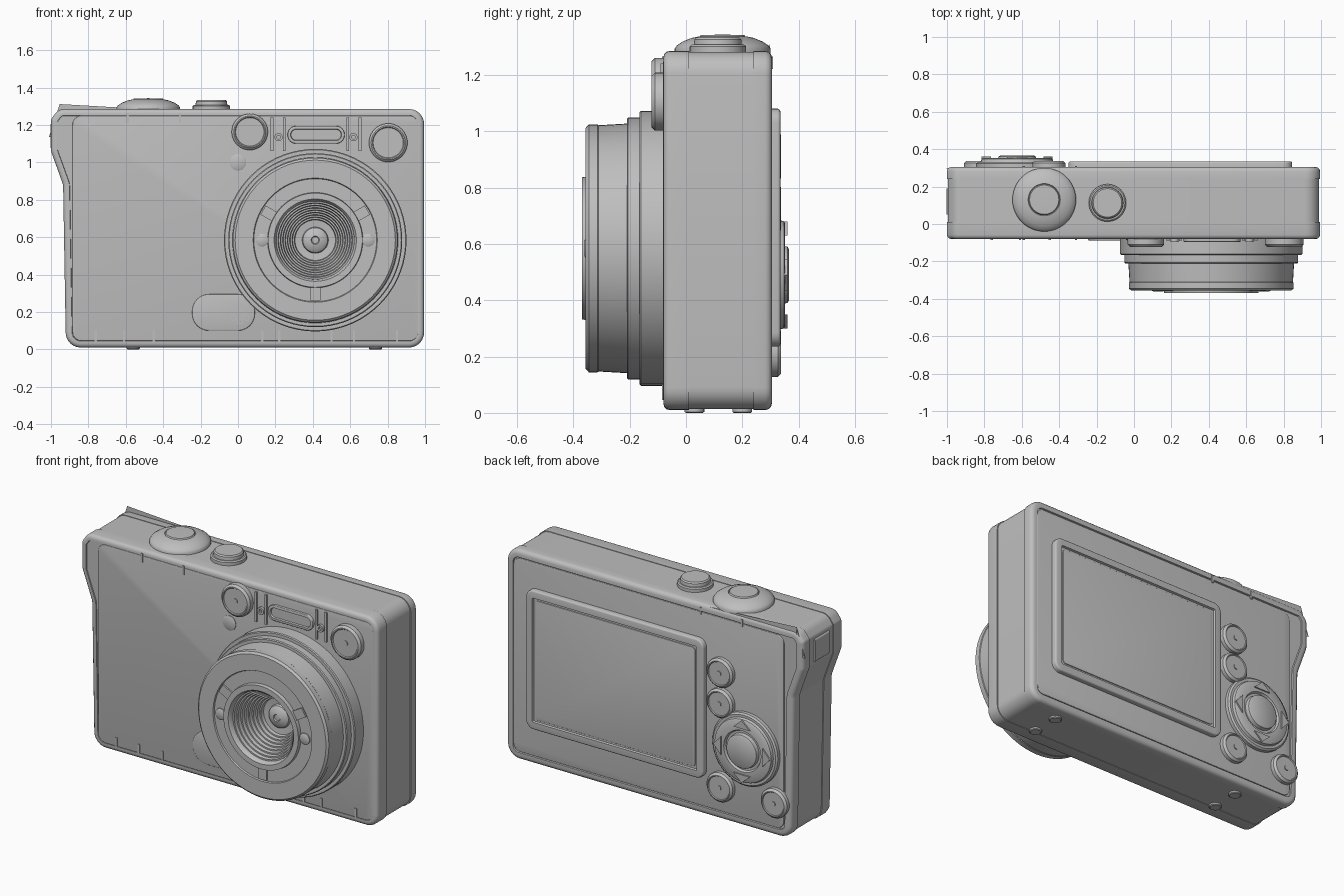
import bpy, bmesh, math
from mathutils import Vector, Matrix

if "Cube" in bpy.data.objects:
    bpy.data.objects.remove(bpy.data.objects["Cube"])

GREY = (0.52, 0.52, 0.52, 1)
grey = bpy.data.materials.new("plain grey")
grey.use_nodes = True
grey.diffuse_color = GREY
grey.node_tree.nodes["Principled BSDF"].inputs["Base Color"].default_value = GREY

FRONT, BACK, UP = Vector((0, -1, 0)), Vector((0, 1, 0)), Vector((0, 0, 1))


def finish(name, bm):
    bmesh.ops.recalc_face_normals(bm, faces=bm.faces)
    me = bpy.data.meshes.new(name)
    bm.to_mesh(me)
    bm.free()
    me.materials.append(grey)
    ob = bpy.data.objects.new(name, me)
    bpy.context.collection.objects.link(ob)
    bpy.ops.object.select_all(action='DESELECT')
    ob.select_set(True)
    bpy.context.view_layer.objects.active = ob
    bpy.ops.object.shade_smooth_by_angle(angle=math.radians(35))
    return ob


def rounded(corners, steps=6):
    """Outline with circular fillets; corners are (x, z, radius)."""
    out = []
    n = len(corners)
    for i, (x, z, r) in enumerate(corners):
        p = Vector((x, z))
        a = (Vector(corners[i - 1][:2]) - p).normalized()
        b = (Vector(corners[(i + 1) % n][:2]) - p).normalized()
        if r == 0:
            out.append(p)
            continue
        turn = math.pi - a.angle(b)
        d = r * math.tan(turn / 2)
        w = math.cos(turn / 2)
        for k in range(steps + 1):
            t = k / steps
            c0, c1, c2 = (1 - t) ** 2, 2 * w * t * (1 - t), t * t
            out.append((c0 * (p + a * d) + c1 * p + c2 * (p + b * d)) / (c0 + c1 + c2))
    return out


def rect(x0, x1, z0, z1, r=0.0):
    return rounded([(x0, z0, r), (x1, z0, r), (x1, z1, r), (x0, z1, r)])


def prism(name, outline, y_in, y_out, bevel=0.0, recess=None):
    """Extrude an x-z outline along y; soften and optionally recess the outer cap."""
    bm = bmesh.new()
    base = bm.faces.new([bm.verts.new((p.x, y_in, p.y)) for p in outline])
    ext = bmesh.ops.extrude_face_region(bm, geom=[base])
    verts = [g for g in ext["geom"] if isinstance(g, bmesh.types.BMVert)]
    bmesh.ops.translate(bm, verts=verts, vec=(0, y_out - y_in, 0))
    bm.faces.ensure_lookup_table()
    if not any(f.calc_center_median().y == y_in for f in bm.faces if len(f.verts) == len(outline)):
        low = [v for v in bm.verts if abs(v.co.y - y_in) < 1e-5]
        if not any(all(v in low for v in f.verts) for f in bm.faces):
            bmesh.ops.contextual_create(bm, geom=low)
    bmesh.ops.recalc_face_normals(bm, faces=bm.faces)
    if bevel:
        edges = [e for e in bm.edges if all(abs(v.co.y - y_out) < 1e-5 for v in e.verts)]
        bmesh.ops.bevel(bm, geom=edges, offset=bevel, segments=3, profile=0.5, affect='EDGES')
    if recess:
        cap = [f for f in bm.faces if all(abs(v.co.y - y_out) < 1e-5 for v in f.verts)]
        width, depth = recess
        bmesh.ops.inset_region(bm, faces=cap, thickness=width, use_even_offset=True)
        bmesh.ops.inset_region(bm, faces=cap, thickness=depth * 0.3, use_even_offset=True)
        vs = {v for f in cap for v in f.verts}
        bmesh.ops.translate(bm, verts=list(vs), vec=(0, -depth if y_out > y_in else depth, 0))
    return finish(name, bm)


def lathe(name, profile, centre, axis, steps=48):
    """Revolve (radius, height) points around an axis through centre."""
    bm = bmesh.new()
    vs = [bm.verts.new((r, 0, h)) for r, h in profile]
    es = [bm.edges.new(pair) for pair in zip(vs, vs[1:])]
    bmesh.ops.spin(bm, geom=vs + es, cent=(0, 0, 0), axis=(0, 0, 1),
                   angle=2 * math.pi, steps=steps, use_duplicate=False)
    bmesh.ops.remove_doubles(bm, verts=bm.verts, dist=1e-5)
    rot = axis.to_track_quat('Z', 'Y').to_matrix().to_4x4()
    bm.transform(Matrix.Translation(centre) @ rot)
    return finish(name, bm)


def button(name, r, h, centre, axis):
    """Round button with a rim step and a small raised pip."""
    pip = r * 0.17
    return lathe(name, [(r, -0.01), (r, h - 0.012), (r - 0.012, h), (r * 0.82, h),
                        (r * 0.78, h - 0.005), (pip, h - 0.005), (pip, h), (0, h)],
                 centre, axis, 40)


# Body shells, with the strap bump on the upper right side
body = rounded([(-0.92, 0.01, 0.08), (0.995, 0.01, 0.08), (0.995, 1.285, 0.08),
                (-0.96, 1.285, 0.06), (-1.0, 1.23, 0.03), (-1.0, 1.06, 0.06),
                (-0.935, 0.88, 0.08)])
mid = Vector((0, 0.645))
prism("front_shell", body, 0.01, -0.08, 0.022, (0.012, 0.006))
prism("middle_shell", [mid + (p - mid) * 0.995 for p in body], 0.0, 0.25)
prism("back_shell", body, 0.24, 0.305, 0.024, (0.02, 0.008))
prism("front_panel", rect(-0.885, 0.965, 0.045, 1.25, 0.05), -0.06, -0.081, 0.004)
prism("back_panel", rect(-0.87, 0.95, 0.06, 1.235, 0.05), 0.28, 0.303, 0.004)

# Strap lug on the bump
prism("strap_bar", rect(-1.003, -0.965, 1.07, 1.21, 0.012), 0.05, 0.19)

# Seam ticks along the panels
for i, x in enumerate((-0.76, -0.61, -0.45, 0.13, 0.22, 0.5, 0.62, 0.85)):
    prism(f"lower_tick_{i}", rect(x - 0.006, x + 0.006, 0.045, 0.1), -0.07, -0.085)
for i, x in enumerate((-0.59, -0.31)):
    prism(f"upper_tick_{i}", rect(x - 0.006, x + 0.006, 1.21, 1.265), -0.07, -0.085)
    prism(f"back_upper_tick_{i}", rect(x - 0.006, x + 0.006, 1.22, 1.265), 0.29, 0.309)

# Stepped lens barrel with a ribbed funnel
LENS = Vector((0.413, 0, 0.584))
funnel = []
ribs = 9
for i in range(ribs):
    r, h = 0.212 - 0.0125 * i, 0.36 - 0.019 * i
    funnel += [(r, h), (r - 0.004, h - 0.019)]
lathe("lens_barrel", [(0.488, 0.06), (0.488, 0.16), (0.483, 0.165), (0.465, 0.165),
                      (0.465, 0.205), (0.46, 0.21), (0.443, 0.21), (0.437, 0.31),
                      (0.44, 0.314), (0.44, 0.345), (0.428, 0.356), (0.332, 0.356),
                      (0.328, 0.348), (0.255, 0.348), (0.252, 0.37), (0.22, 0.37)]
      + funnel + [(0.07, 0.185), (0.066, 0.2), (0.05, 0.212), (0.022, 0.218),
                  (0.018, 0.212), (0, 0.214)], LENS, FRONT, 72)
for i, deg in enumerate((30, 150, 270)):
    a = math.radians(deg)
    along, side = Vector((math.cos(a), math.sin(a))), Vector((-math.sin(a), math.cos(a))) * 0.028
    c = Vector((LENS.x, LENS.z))
    prism(f"lens_spoke_{i}", [c + along * 0.24 - side, c + along * 0.322 - side,
                              c + along * 0.322 + side, c + along * 0.24 + side], -0.34, -0.357)
for s in (-1, 1):
    lathe("lens_screw", [(0.034, 0.33), (0.034, 0.356), (0.028, 0.36), (0, 0.36)],
          LENS + Vector((0.283 * s, 0, 0)), FRONT, 20)

# Front windows, lamp and flash
button("viewfinder_window", 0.097, 0.042, (0.063, -0.08, 1.163), FRONT)
button("sensor_window", 0.103, 0.042, (0.803, -0.08, 1.105), FRONT)
lathe("timer_lamp", [(0.044, -0.01), (0.044, 0.004), (0.036, 0.008), (0, 0.008)],
      (0, -0.08, 1.0), FRONT, 32)
prism("flash", rect(0.265, 0.57, 1.1, 1.195, 0.046), -0.07, -0.096, 0.004, (0.012, 0.01))
for s in (-1, 1):
    for j, off in enumerate((0.17, 0.235)):
        x = 0.417 + s * off
        prism("flash_bracket", rect(x - 0.007, x + 0.007, 1.06, 1.24), -0.07, -0.09)
    lathe("flash_screw", [(0.022, 0), (0.022, 0.016), (0.01, 0.016), (0.01, 0.006), (0, 0.006)],
          (0.417 + s * 0.2, -0.08, 1.135), FRONT, 16)

# Microphone pad and its ring of holes
prism("microphone_pad", rect(-0.245, 0.09, 0.1, 0.295, 0.09), -0.07, -0.088, 0.006)
for i in range(7):
    a = i * math.pi / 3 + math.pi / 6
    d = 0.04 if i < 6 else 0
    lathe(f"microphone_hole_{i}", [(0.018, 0), (0.018, 0.006), (0.012, 0.006), (0.012, 0.001), (0, 0.001)],
          (0.01 + d * math.cos(a), -0.087, 0.19 + d * math.sin(a)), FRONT, 14)

# Top controls
lathe("shutter_dome", [(0.17, -0.01), (0.17, 0.01), (0.162, 0.022), (0.14, 0.036),
                       (0.11, 0.048), (0.086, 0.053), (0.083, 0.049), (0.078, 0.058), (0, 0.06)],
      (-0.48, 0.13, 1.283), UP)
lathe("power_button", [(0.1, -0.01), (0.1, 0.018), (0.093, 0.024), (0.085, 0.024),
                       (0.083, 0.043), (0.076, 0.05), (0, 0.05)], (-0.142, 0.113, 1.283), UP)

# Screen on the back
prism("screen_frame", rect(-0.35, 0.845, 0.235, 1.08, 0.05), 0.29, 0.335, 0.01, (0.035, 0.012))
prism("screen", rect(-0.29, 0.785, 0.295, 1.02, 0.02), 0.29, 0.328, 0.003)

# Back buttons
for i, (x, z) in enumerate(((-0.455, 0.91), (-0.455, 0.725), (-0.455, 0.215), (-0.82, 0.215))):
    button(f"back_button_{i}", 0.088, 0.036, (x, 0.302, z), BACK)

# Direction pad with four arrows
PAD = Vector((-0.625, 0.302, 0.49))
lathe("direction_pad", [(0.22, -0.01), (0.22, 0.022), (0.21, 0.03), (0.195, 0.03),
                        (0.19, 0.045), (0.182, 0.05), (0.125, 0.05), (0.118, 0.036),
                        (0.104, 0.036), (0.1, 0.058), (0.092, 0.063), (0, 0.063)], PAD, BACK)
for i in range(4):
    a = i * math.pi / 2
    tip = [Vector((0.19, 0)), Vector((0.14, 0.055)), Vector((0.14, -0.055))]
    pts = [Vector((PAD.x + p.x * math.cos(a) - p.y * math.sin(a),
                   PAD.z + p.x * math.sin(a) + p.y * math.cos(a))) for p in tip]
    prism(f"pad_arrow_{i}", pts, 0.34, 0.36)

# Feet
for x in (-0.56, 0.735):
    for y in (0.03, 0.2):
        lathe("foot", [(0.035, 0.02), (0.035, 0.004), (0.03, 0), (0, 0)], (x, y, 0), UP, 20)
